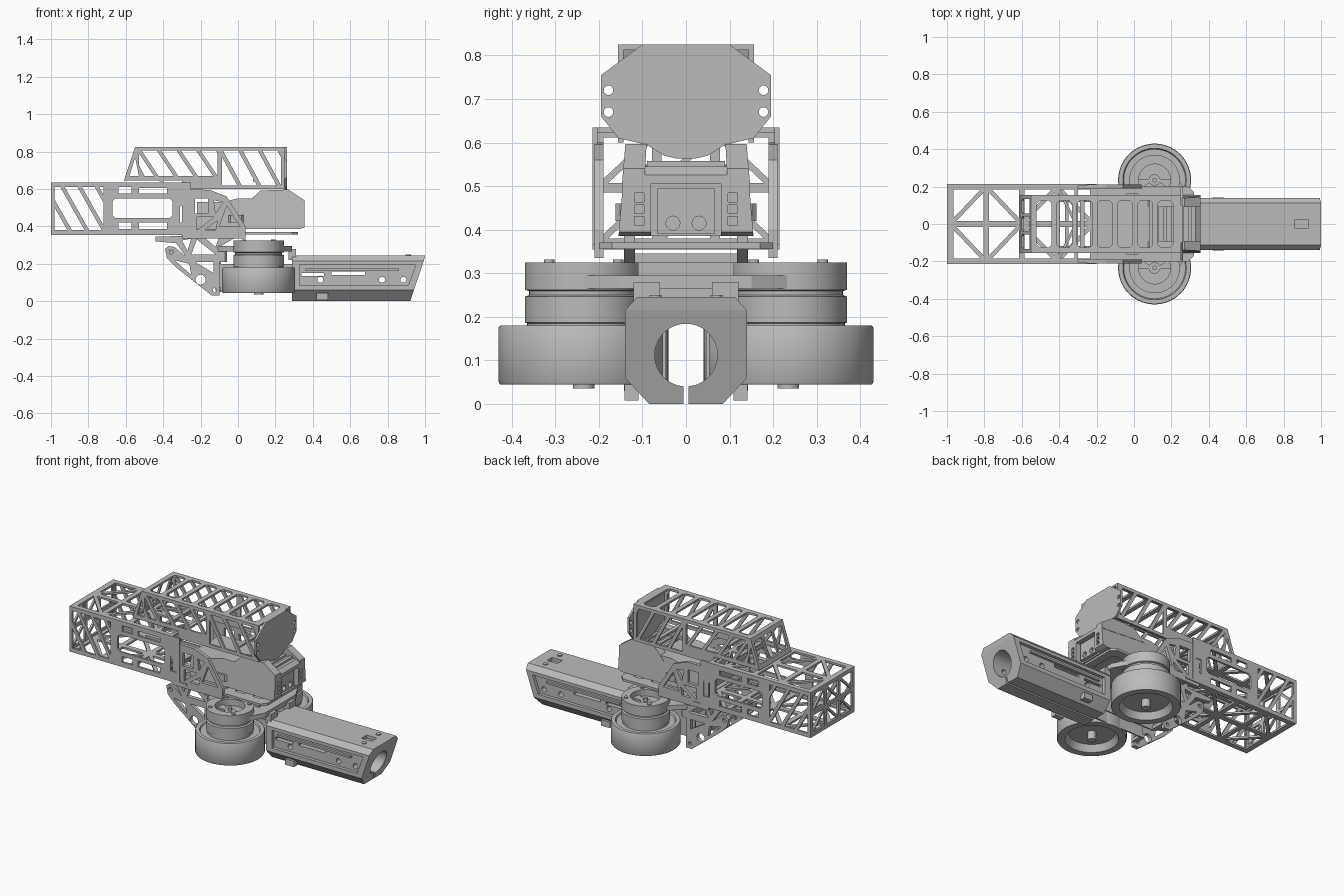
import bpy, bmesh, math
from mathutils import Matrix, Vector

if "Cube" in bpy.data.objects:
    bpy.data.objects.remove(bpy.data.objects["Cube"])

GREY = (0.5, 0.5, 0.5, 1)
mat = bpy.data.materials.new("plain grey")
mat.use_nodes = True
mat.diffuse_color = GREY
mat.node_tree.nodes["Principled BSDF"].inputs["Base Color"].default_value = GREY

# drawing plane for plates: named by the axis they face
AXES = {"x": ((0, 1, 0), (0, 0, 1), (1, 0, 0)),
        "y": ((1, 0, 0), (0, 0, 1), (0, -1, 0)),
        "z": ((1, 0, 0), (0, 1, 0), (0, 0, 1))}


def add(name, mesh, smooth=False):
    ob = bpy.data.objects.new(name, mesh)
    bpy.context.collection.objects.link(ob)
    mesh.materials.clear()
    mesh.materials.append(mat)
    for p in mesh.polygons:
        p.material_index = 0
        p.use_smooth = False
    if smooth:
        bpy.ops.object.select_all(action="DESELECT")
        ob.select_set(True)
        bpy.context.view_layer.objects.active = ob
        bpy.ops.object.shade_smooth_by_angle(angle=math.radians(35))
    return ob


def baked(ob):
    bpy.context.view_layer.update()
    return bpy.data.meshes.new_from_object(ob.evaluated_get(bpy.context.evaluated_depsgraph_get()))


def plate(name, axis, at, outline, holes=(), thick=0.012, warp=None, smooth=False):
    """Flat outline with windows, extruded to a thickness centred on 'at'."""
    cu = bpy.data.curves.new(name, "CURVE")
    cu.dimensions, cu.fill_mode, cu.extrude = "2D", "BOTH", thick / 2
    for loop in [outline, *holes]:
        sp = cu.splines.new("POLY")
        sp.points.add(len(loop) - 1)
        for pt, (u, v) in zip(sp.points, loop):
            pt.co = (u, v, 0, 1)
        sp.use_cyclic_u = True
    tmp = bpy.data.objects.new("tmp", cu)
    bpy.context.collection.objects.link(tmp)
    me = baked(tmp)
    bpy.data.objects.remove(tmp)
    me.transform(Matrix(AXES[axis]).transposed().to_4x4())
    shift = Vector([at if a == axis else 0 for a in "xyz"])
    for v in me.vertices:
        v.co += shift
        if warp:
            v.co = warp(v.co)
    bm = bmesh.new()
    bm.from_mesh(me)
    bmesh.ops.remove_doubles(bm, verts=bm.verts, dist=0.0001)
    bmesh.ops.recalc_face_normals(bm, faces=bm.faces)
    bm.to_mesh(me)
    bm.free()
    return add(name, me, smooth)


def rect(u0, u1, v0, v1, c=0.0):
    if not c:
        return [(u0, v0), (u1, v0), (u1, v1), (u0, v1)]
    return [(u0 + c, v0), (u1 - c, v0), (u1, v0 + c), (u1, v1 - c),
            (u1 - c, v1), (u0 + c, v1), (u0, v1 - c), (u0, v0 + c)]


def circle(u, v, r, n=20):
    return [(u + r * math.cos(i * math.tau / n), v + r * math.sin(i * math.tau / n)) for i in range(n)]


def box(name, x0, x1, y0, y1, z0, z1, c=0.0):
    return plate(name, "z", (z0 + z1) / 2, rect(x0, x1, y0, y1, c), thick=z1 - z0)


def shrink(poly, s=0.72):
    g = sum((Vector(p) for p in poly), Vector((0, 0))) / len(poly)
    return [tuple(g + (Vector(p) - g) * s) for p in poly]


def cross(u0, u1, v0, v1):
    r, c = rect(u0, u1, v0, v1), ((u0 + u1) / 2, (v0 + v1) / 2)
    return [shrink([r[i], r[(i + 1) % 4], c]) for i in range(4)]


def diagonal(u0, u1, v0, v1, flip=False):
    a, b, c, d = rect(u0, u1, v0, v1)
    return [shrink(t, 0.76) for t in ([(a, b, c), (a, c, d)] if flip else [(a, b, d), (b, c, d)])]


def slats(u0, u1, v0, v1, pitch, bar, lean):
    """Leaning windows clipped to a rectangle."""
    out, u = [], u0 - lean
    while u < u1:
        poly = [(u + lean, v0), (u + lean + pitch - bar, v0), (u + pitch - bar, v1), (u, v1)]
        for lim, sign in ((u0, 1), (u1, -1)):
            new = []
            for p, q in zip(poly, poly[1:] + poly[:1]):
                dp, dq = (p[0] - lim) * sign, (q[0] - lim) * sign
                if dp >= 0:
                    new.append(p)
                if dp * dq < 0:
                    t = dp / (dp - dq)
                    new.append((p[0] + (q[0] - p[0]) * t, p[1] + (q[1] - p[1]) * t))
            poly = new
        if len(poly) > 2 and max(p[0] for p in poly) - min(p[0] for p in poly) > 0.02:
            out.append(poly)
        u += pitch
    return out


def cut(ob, cutters):
    for c in cutters:
        c.hide_render = True
        m = ob.modifiers.new("cut", "BOOLEAN")
        m.operation, m.solver, m.object = "DIFFERENCE", "EXACT", c
    me = baked(ob)
    ob.modifiers.clear()
    ob.data = me
    for c in cutters:
        bpy.data.objects.remove(c)


def lathe(name, profile, x, y):
    bm = bmesh.new()
    vs = [bm.verts.new((r, 0, z)) for r, z in profile]
    es = [bm.edges.new(e) for e in zip(vs, vs[1:])]
    bmesh.ops.spin(bm, geom=vs + es, cent=(0, 0, 0), axis=(0, 0, 1), angle=math.tau, steps=56)
    bmesh.ops.remove_doubles(bm, verts=bm.verts, dist=0.0001)
    bmesh.ops.recalc_face_normals(bm, faces=bm.faces)
    bmesh.ops.translate(bm, verts=bm.verts, vec=(x, y, 0))
    me = bpy.data.meshes.new(name)
    bm.to_mesh(me)
    bm.free()
    return add(name, me, True)


SIDES = (("left", 1), ("right", -1))

# rear box frame: top, bottom and end trusses
for name, z, end in (("rear_top_truss", 0.629, -0.3), ("rear_bottom_truss", 0.361, -0.2)):
    holes = []
    for i, x in enumerate((-0.98, -0.79, -0.6, -0.41)):
        w = min(0.19, end - x - 0.01)
        holes += diagonal(x, x + w, 0, 0.2, i % 2 == 0) + diagonal(x, x + w, -0.2, 0, i % 2 == 1)
    plate(name, "z", z, rect(-1, end, -0.215, 0.215), holes)
plate("rear_end_truss", "x", -0.994, rect(-0.215, 0.215, 0.355, 0.635),
      [h for y in (-0.2, -0.067, 0.067) for z in (0.37, 0.497)
       for h in diagonal(y, y + 0.133, z, z + 0.125, y < 0)])

# side walls, outer side brackets and lower feed trusses
wall_holes = slats(-0.98, -0.72, 0.38, 0.61, 0.092, 0.024, 0.13)
wall_holes += [rect(-0.67, -0.35, 0.445, 0.55, 0.015), rect(-0.53, -0.38, 0.575, 0.605),
               rect(-0.53, -0.38, 0.385, 0.42), rect(-0.64, -0.57, 0.575, 0.61),
               rect(-0.64, -0.57, 0.385, 0.42), rect(-0.31, -0.27, 0.42, 0.51)]
bracket_holes = [rect(-0.23, -0.16, 0.47, 0.55), [(-0.13, 0.54), (-0.08, 0.53), (-0.12, 0.47)],
                 [(-0.06, 0.51), (0.01, 0.40), (-0.1, 0.40)], [(-0.22, 0.45), (-0.13, 0.45), (-0.22, 0.38)],
                 [(-0.18, 0.38), (-0.11, 0.43), (-0.12, 0.38)]]
feed = [(-0.39, 0.28), (-0.38, 0.23), (-0.33, 0.18), (-0.14, 0.03), (-0.1, 0.03), (-0.1, 0.29),
        (0.02, 0.36), (0.02, 0.385), (-0.26, 0.385), (-0.28, 0.35), (-0.44, 0.345), (-0.44, 0.32), (-0.33, 0.31),
        (-0.28, 0.24), (-0.34, 0.29), (-0.37, 0.295)]
feed_holes = [circle(-0.36, 0.265, 0.013), circle(-0.2, 0.115, 0.027), circle(-0.125, 0.06, 0.01),
              [(-0.34, 0.22), (-0.26, 0.2), (-0.25, 0.14)], [(-0.23, 0.21), (-0.13, 0.21), (-0.13, 0.15)],
              [(-0.25, 0.25), (-0.12, 0.25), (-0.22, 0.33)], [(-0.19, 0.35), (-0.1, 0.35), (-0.12, 0.29)],
              [(-0.27, 0.27), (-0.30, 0.325), (-0.25, 0.335)]]
for side, s in SIDES:
    plate(side + "_wall", "y", 0.209 * s, rect(-1, -0.25, 0.355, 0.635), wall_holes)
    plate(side + "_bracket", "y", 0.2 * s,
          [(-0.3, 0.335), (0.04, 0.335), (0.04, 0.40), (-0.06, 0.56), (-0.15, 0.595), (-0.3, 0.6)],
          bracket_holes, 0.02)
    plate(side + "_feed_truss", "y", 0.13 * s, feed, feed_holes, 0.025)
    box(side + "_guide", -0.1, 0.32, 0.05 * s - 0.004, 0.05 * s + 0.004, 0.05, 0.2)
    for z in (0.055, 0.2):
        box(side + "_guide_tie", -0.12, -0.09, min(0.05 * s, 0.13 * s), max(0.05 * s, 0.13 * s), z, z + 0.02)
for x, z in ((-0.37, 0.255), (-0.43, 0.325), (-0.14, 0.265)):
    box("feed_spacer", x, x + 0.02, -0.13, 0.13, z, z + 0.02)

# upper truss: sides, ladder roof, sloped back and front plate
side_outline = [(-0.61, 0.645), (-0.3, 0.645), (-0.3, 0.6), (0.25, 0.6), (0.25, 0.825), (-0.55, 0.825)]
upper_holes = [[(-0.58, 0.67), (-0.5, 0.67), (-0.55, 0.77)]]
upper_holes += slats(-0.53, -0.11, 0.67, 0.805, 0.105, 0.024, 0.09)
upper_holes += slats(-0.085, 0.23, 0.62, 0.805, 0.105, 0.024, 0.1)
for side, s in SIDES:
    plate(side + "_upper_truss", "y", 0.15 * s, side_outline, upper_holes)
plate("upper_roof", "z", 0.819, rect(-0.55, 0.25, -0.155, 0.155),
      [rect(-0.52 + i * 0.108, -0.44 + i * 0.108, -0.125, 0.125, 0.015) for i in range(7)])


def lean_back(co):
    co.x += (co.z - 0.645) / 3
    return co


plate("upper_back", "x", -0.604, rect(-0.155, 0.155, 0.645, 0.825),
      [rect(y, y + 0.08, 0.67, 0.8, 0.01) for y in (-0.135, -0.04, 0.055)], warp=lean_back)
for x in (-0.42, -0.29, 0.08):
    box("upper_floor_tie", x, x + 0.025, -0.15, 0.15, 0.64, 0.652)
half = [(0.1, 0.825), (0.195, 0.755), (0.195, 0.66), (0.155, 0.61), (0.09, 0.595), (0.05, 0.57), (0.02, 0.563)]
plate("front_plate", "x", 0.255, half + [(-y, z) for y, z in reversed(half)],
      [circle(y, z, 0.011) for y in (-0.178, 0.178) for z in (0.67, 0.72)])


# main body: tapered hull with shoulders, vents and front recess
def taper(co):
    co.y *= 1 - (co.z - 0.385) * 0.55
    return co


hull = plate("body_hull", "y", 0, [(-0.22, 0.39), (0.33, 0.385), (0.355, 0.395), (0.355, 0.525),
             (0.33, 0.545), (0.0, 0.55), (-0.08, 0.53), (-0.22, 0.53)], thick=0.31, warp=taper)
cut(hull, [box("recess_cutter", 0.31, 0.4, -0.08, 0.08, 0.37, 0.505)]
    + [box("vent_cutter", 0.33, 0.4, y - 0.011, y + 0.011, z, z + 0.02)
       for y in (-0.107, 0.107) for z in (0.41, 0.437, 0.464)])
plate("recess_panel", "x", 0.325, rect(-0.065, 0.065, 0.39, 0.495),
      [circle(y, 0.415, 0.016) for y in (-0.03, 0.03)], 0.02)
for side, s in SIDES:
    plate(side + "_shoulder", "y", 0.13 * s, [(0.05, 0.52), (0.355, 0.5), (0.355, 0.54), (0.27, 0.597),
          (0.12, 0.592), (0.08, 0.555)], thick=0.055, warp=taper)
    box(side + "_body_latch", -0.05, 0.03, s * 0.15 - 0.012, s * 0.15 + 0.012, 0.42, 0.46, 0.01)
for i in range(5):
    box("body_rib", 0.11 + i * 0.045, 0.13 + i * 0.045, -0.09, 0.09, 0.54, 0.558)

# deck between body and drive
plate("deck", "z", 0.363, rect(-0.22, 0.32, -0.2, 0.2, 0.03),
      [rect(-0.17 + i * 0.12, -0.09 + i * 0.12, -0.14, 0.14, 0.015) for i in range(4)], 0.014)

# flywheels with motors
profile = [(0, 0.035), (0.025, 0.035), (0.025, 0.085), (0.13, 0.085), (0.15, 0.045), (0.192, 0.045),
           (0.195, 0.05), (0.195, 0.175), (0.192, 0.18), (0.17, 0.18), (0.165, 0.17), (0.13, 0.17),
           (0.13, 0.185), (0.135, 0.187), (0.135, 0.246), (0.125, 0.25), (0.125, 0.259), (0.135, 0.262),
           (0.135, 0.325), (0.085, 0.325), (0.085, 0.285), (0.03, 0.285), (0.03, 0.295), (0.012, 0.295),
           (0.012, 0.315), (0, 0.315)]
for side, s in SIDES:
    lathe(side + "_flywheel", profile, 0.11, 0.235 * s)
    for i in range(4):
        a = math.pi / 4 + i * math.pi / 2
        plate(side + "_motor_screw", "z", 0.325,
              circle(0.11 + 0.112 * math.cos(a), 0.235 * s + 0.112 * math.sin(a), 0.012), thick=0.012)

# bridge carrying both motors
plate("motor_bridge", "z", 0.28, [(-0.11, -0.14), (0.0, -0.24), (0.24, -0.24), (0.29, -0.15), (0.29, 0.15),
      (0.24, 0.24), (0.0, 0.24), (-0.11, 0.14)],
      [circle(0.11, y, 0.08) for y in (-0.235 + 0.09, 0.235 - 0.09)], 0.03)
box("bridge_web", 0.0, 0.22, -0.11, 0.11, 0.295, 0.325)
box("bridge_rear_block", -0.12, -0.06, -0.14, 0.14, 0.21, 0.29, 0.01)
for side, s in SIDES:
    box(side + "_bridge_foot", 0.27, 0.31, s * 0.09 - 0.03, s * 0.09 + 0.03, 0.22, 0.28)

# barrel: slotted octagonal sleeve with a raked muzzle
right = [(0.006, 0.0), (0.085, 0.0), (0.14, 0.06), (0.14, 0.215), (0.112, 0.245)]
n = 40
bore = [(0.072 * math.sin(t), 0.112 - 0.072 * math.cos(t))
        for t in (-0.084 - (math.tau - 0.168) * i / n for i in range(n + 1))]


def rake(co):
    if co.x > 0.6:
        co.x -= max(0, 0.235 - co.z) * 0.34
    return co


barrel = plate("barrel", "x", 0.645, right + [(-y, z) for y, z in reversed(right)] + bore,
               thick=0.71, warp=rake)
cutters = []
for side, s in SIDES:
    cutters.append(plate("side_recess_cutter", "y", 0.14 * s,
                         [(0.33, 0.085), (0.91, 0.085), (0.95, 0.195), (0.33, 0.195)], thick=0.04))
cutters += [box("slot_cutter", a, b, -0.2, 0.2, z0, z1)
            for a, b, z0, z1 in ((0.34, 0.46, 0.135, 0.15), (0.5, 0.68, 0.14, 0.16))]
cutters += [plate("pin_cutter", "y", 0, circle(x, 0.115, 0.016), thick=0.4) for x in (0.44, 0.77, 0.885)]
cutters += [box("top_notch_cutter", 0.86, 0.93, -0.025, 0.025, 0.225, 0.26)]
cut(barrel, cutters)
for side, s in SIDES:
    box(side + "_slot_rail", 0.36, 0.86, s * 0.127 - 0.008, s * 0.127 + 0.008, 0.163, 0.175)
    plate(side + "_top_screw", "z", 0.246, circle(0.91, 0.07 * s, 0.014), thick=0.008)
    box(side + "_barrel_lug", 0.42, 0.48, s * 0.125 - 0.016, s * 0.125 + 0.016, 0.008, 0.045)
